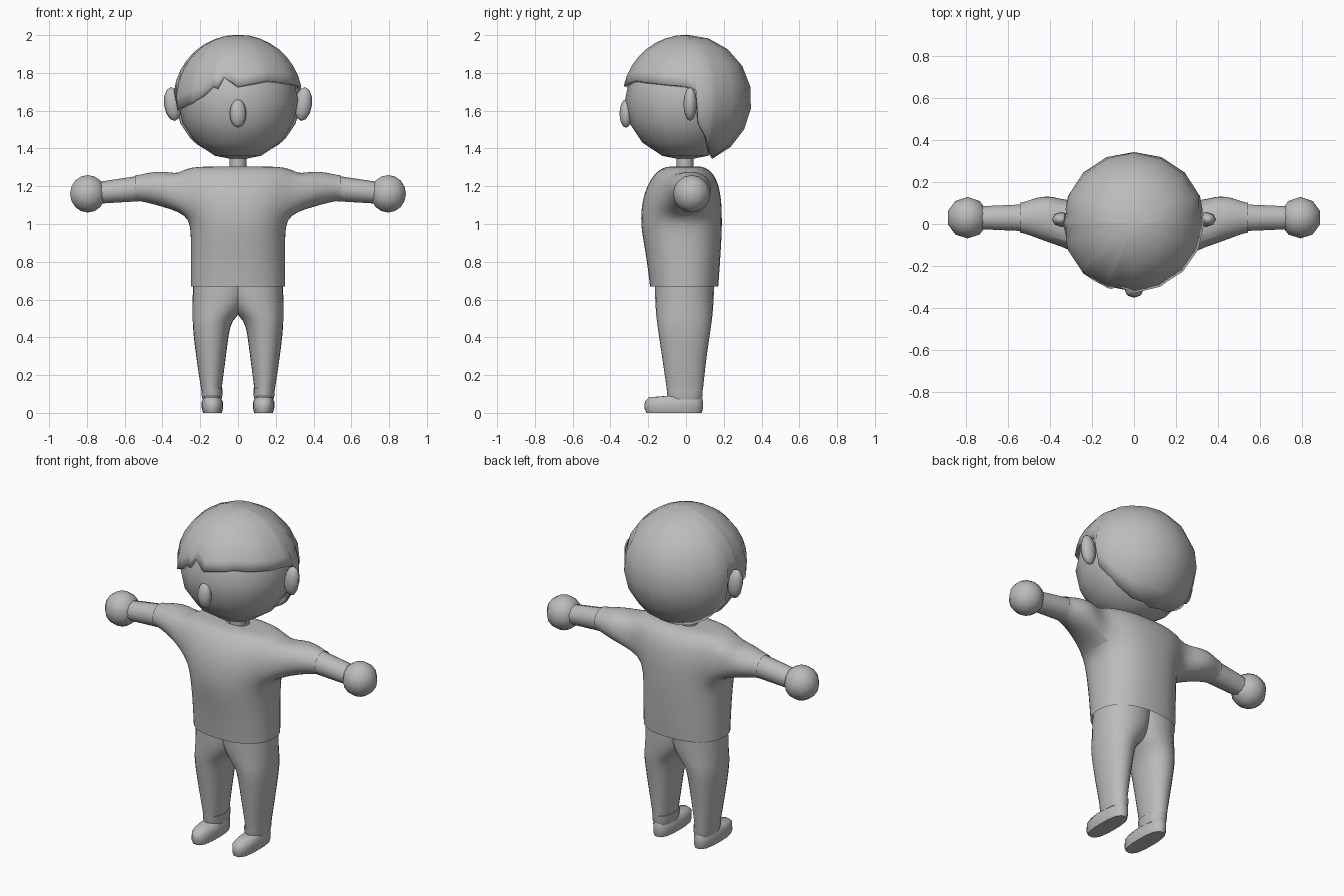
import bpy, bmesh, math
from mathutils import Matrix, Vector

if "Cube" in bpy.data.objects:
    bpy.data.objects.remove(bpy.data.objects["Cube"])

grey = bpy.data.materials.new("plain_grey")
grey.diffuse_color = (0.5, 0.5, 0.5, 1)
grey.use_nodes = True
grey.node_tree.nodes["Principled BSDF"].inputs["Base Color"].default_value = grey.diffuse_color


def finish(name, bm, mirror=False, subsurf=0, angle=60):
    """Turn a bmesh into a smooth shaded object."""
    bmesh.ops.recalc_face_normals(bm, faces=bm.faces)
    me = bpy.data.meshes.new(name)
    bm.to_mesh(me)
    bm.free()
    me.materials.append(grey)
    ob = bpy.data.objects.new(name, me)
    bpy.context.collection.objects.link(ob)
    bpy.context.view_layer.objects.active = ob
    ob.select_set(True)
    bpy.ops.object.shade_smooth_by_angle(angle=math.radians(angle))
    ob.select_set(False)
    if mirror:
        ob.modifiers.new("mirror", 'MIRROR').use_mirror_merge = False
    if subsurf:
        s = ob.modifiers.new("subsurf", 'SUBSURF')
        s.levels = s.render_levels = subsurf
    return ob


def oval(z, x0, x1, y0, y1, n, power):
    """Rounded-rectangle ring of points."""
    pts = []
    for i in range(n):
        a = 2 * math.pi * i / n
        c, s = math.cos(a), math.sin(a)
        f = (abs(c) ** power + abs(s) ** power) ** (-1 / power)
        pts.append(((x0 + x1) / 2 + c * f * (x1 - x0) / 2,
                    (y0 + y1) / 2 + s * f * (y1 - y0) / 2, z))
    return pts


def bridge(bm, a, b):
    n = len(a)
    return [bm.faces.new((a[i], a[(i + 1) % n], b[(i + 1) % n], b[i])) for i in range(n)]


def loft(rings, n=12, power=2.4, caps=True):
    bm = bmesh.new()
    loops = [[bm.verts.new(p) for p in oval(*r, n, power)] for r in rings]
    rows = [bridge(bm, a, b) for a, b in zip(loops, loops[1:])]
    if caps:
        bm.faces.new(loops[0])
        bm.faces.new(loops[-1])
    return bm, loops, rows


def ball(name, loc, size, seg=10, rings=8, tilt=0, mirror=False):
    bm = bmesh.new()
    bmesh.ops.create_uvsphere(bm, u_segments=seg, v_segments=rings, radius=1)
    m = Matrix.Translation(loc) @ Matrix.Rotation(tilt, 4, 'Y') @ Matrix.Diagonal((*size, 1))
    bm.transform(m)
    return finish(name, bm, mirror)


# Shirt: torso rings, with sleeves grown out of openings in the sides
bm, loops, rows = loft([
    (0.67, -.255, .255, -.195, .175), (0.69, -.255, .255, -.197, .177),
    (0.83, -.255, .255, -.215, .187),
    (0.96, -.255, .255, -.24, .195), (1.05, -.27, .27, -.245, .195),
    (1.16, -.31, .31, -.23, .19), (1.26, -.32, .32, -.18, .16),
    (1.305, -.28, .28, -.12, .10), (1.305, -.07, .07, -.05, .05)], 12, 2.7, False)
for side, cols in ((1, (11, 0, 1)), (-1, (5, 6, 7))):
    c0, c1, c2 = cols
    hole = [loops[4][c0], loops[4][c1], loops[4][c2], loops[5][c2],
            loops[6][c2], loops[6][c1], loops[6][c0], loops[5][c0]]
    kill = [rows[r][c] for r in (4, 5) for c in (c0, c1)]
    bmesh.ops.delete(bm, geom=kill, context='FACES_ONLY')
    prev = hole
    for x, ry, rz, cz in ((.41, .13, .105, 1.19), (.52, .083, .076, 1.192), (.545, .079, .074, 1.19)):
        ring = []
        for k in range(8):
            a = math.radians(-135 + 45 * k) * 1.0
            ring.append(bm.verts.new((side * x, .03 + side * ry * math.cos(a), cz + rz * math.sin(a))))
        bridge(bm, prev, ring)
        prev = ring
bmesh.ops.delete(bm, geom=[v for v in bm.verts if not v.link_faces], context='VERTS')
finish("shirt", bm, subsurf=2)

# Trousers: two legs that meet at the hips
bm, _, _ = loft([
    (.12, .085, .197, -.105, .093), (.125, .085, .197, -.105, .093),
    (.28, .064, .222, -.128, .11), (.42, .046, .24, -.15, .132),
    (.49, .03, .244, -.16, .142), (.54, -.03, .245, -.165, .148),
    (.62, -.08, .245, -.17, .153), (.72, -.09, .245, -.17, .155)], 12, 2.3, False)
finish("trousers", bm, True, 1)

# Shoes and ankle cuffs
bm, _, _ = loft([
    (0, .085, .185, -.21, .083), (.025, .08, .192, -.22, .09),
    (.06, .08, .192, -.218, .09), (.083, .095, .18, -.195, .085),
    (.09, .1, .175, -.1, .08)], 16, 2.8)
finish("shoe", bm, True, angle=50)
bm, _, _ = loft([(.07, .087, .187, -.095, .082), (.09, .083, .192, -.1, .088),
                 (.128, .081, .194, -.103, .09)], 14)
finish("ankle_cuff", bm, True)

# Neck
bm, _, _ = loft([(1.26, -.045, .045, -.05, .04), (1.4, -.045, .045, -.05, .04)], 12, 2)
finish("neck", bm)

# Forearms and hands
bm = bmesh.new()
start, end = Vector((.48, .03, 1.192)), Vector((.77, .03, 1.162))
d = end - start
bmesh.ops.create_cone(bm, cap_ends=True, segments=10, radius1=.069, radius2=.056, depth=d.length)
bm.transform(Matrix.Translation((start + end) / 2) @ d.to_track_quat('Z', 'Y').to_matrix().to_4x4())
finish("forearm", bm, True)
ball("hand", (.795, .03, 1.16), (.099, .099, .099), mirror=True)

# Head, ears and nose
ball("head", (0, -.005, 1.655), (.318, .318, .318), 16, 8)
ball("ear", (.345, .022, 1.635), (.047, .036, .09), 8, 6, .12, True)
ball("nose", (0, -.318, 1.585), (.044, .034, .075), 8, 8)

# Hair: a dome cut off along a jagged hairline (degrees around, edge height)
line = [(-104, 1.78), (-90, 1.73), (-60, 1.76), (-30, 1.745), (-2, 1.73), (8, 1.71), (11, 1.53),
        (27, 1.42), (45, 1.365), (90, 1.345), (135, 1.365), (153, 1.42), (169, 1.53),
        (172, 1.70), (182, 1.70), (194, 1.60), (222, 1.64), (236, 1.68), (246, 1.73),
        (251, 1.72), (256, 1.78)]


def edge_height(a):
    for (a0, z0), (a1, z1) in zip(line, line[1:]):
        if a0 <= a <= a1:
            return z0 + (z1 - z0) * (a - a0) / (a1 - a0)


R, ROWS = .342, 8
angles = sorted({float(a) for a, _ in line[:-1]} | {-90 + 22.5 * i for i in range(16)})
bm = bmesh.new()
top = bm.verts.new((0, .005, 1.66 + R))
columns = []
for a in angles:
    limit = math.acos(max(-1, min(1, (edge_height(a) - 1.66) / R)))
    flat = math.cos(math.radians(11.25)) / math.cos(math.radians(a % 22.5 - 11.25))
    col = []
    for j in range(1, ROWS + 1):
        t = limit * j / ROWS
        r = R * math.sin(t) * flat
        col.append(bm.verts.new((r * math.cos(math.radians(a)),
                                 .005 + r * math.sin(math.radians(a)), 1.66 + R * math.cos(t))))
    columns.append(col)
for p, q in zip(columns, columns[1:] + columns[:1]):
    bm.faces.new((top, p[0], q[0]))
    for j in range(ROWS - 1):
        bm.faces.new((p[j], p[j + 1], q[j + 1], q[j]))
hair = finish("hair", bm)
shell = hair.modifiers.new("thickness", 'SOLIDIFY')
shell.thickness = .02
shell.offset = -1
